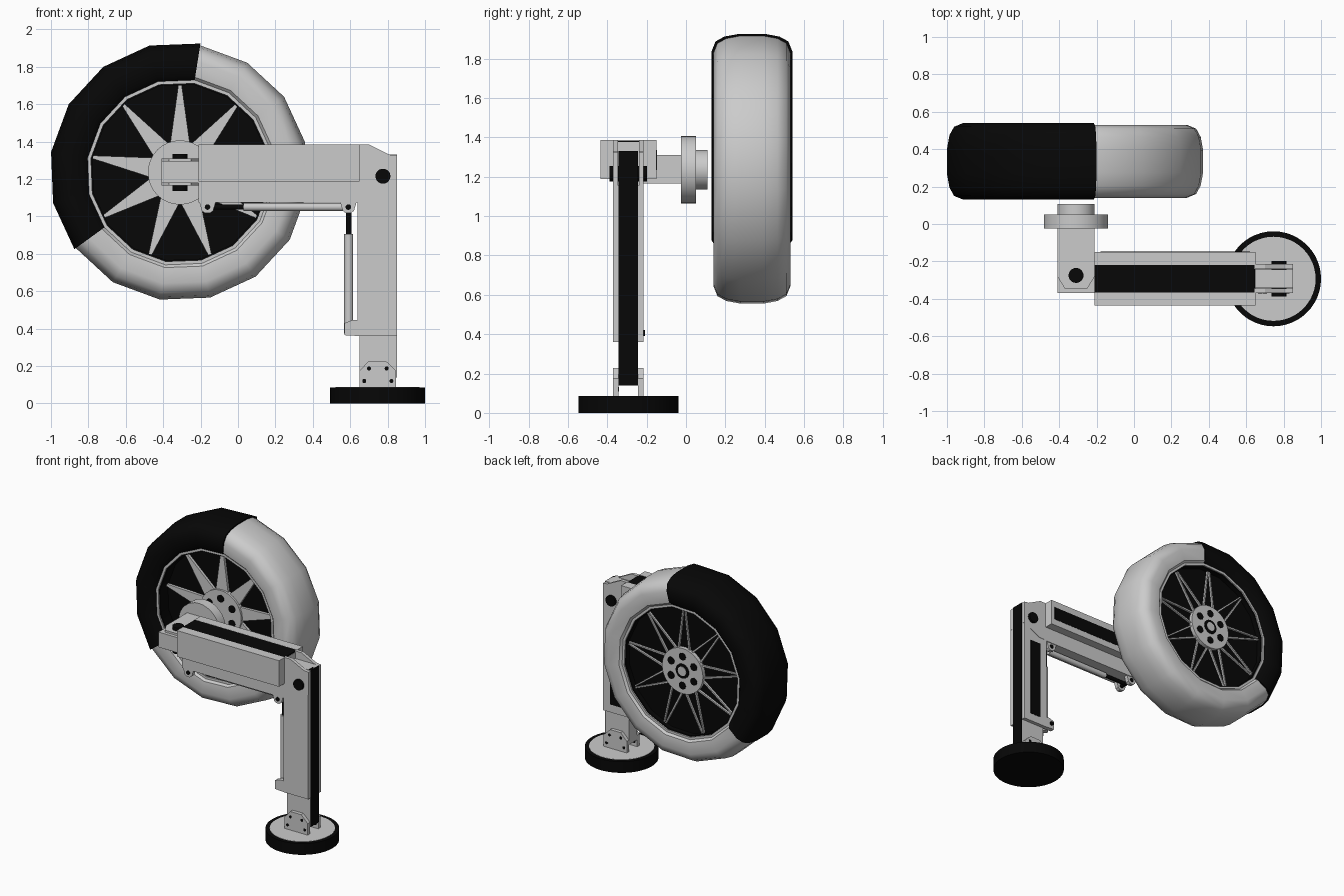
import bpy, bmesh
from math import sin, cos, pi, radians
from mathutils import Vector

if "Cube" in bpy.data.objects:
    bpy.data.objects.remove(bpy.data.objects["Cube"])

black = bpy.data.materials.new("black")
black.diffuse_color = (0.002, 0.002, 0.002, 1)
black.use_nodes = True
black.node_tree.nodes["Principled BSDF"].inputs["Base Color"].default_value = black.diffuse_color
CX, CZ = -0.31, 1.235      # wheel axis
LY = -0.293                # centre plane of the arm and leg


def finish(name, bm, mat=None, smooth=None):
    bmesh.ops.recalc_face_normals(bm, faces=bm.faces)
    me = bpy.data.meshes.new(name)
    bm.to_mesh(me)
    bm.free()
    ob = bpy.data.objects.new(name, me)
    bpy.context.collection.objects.link(ob)
    if mat:
        me.materials.append(mat)
    if smooth:
        bpy.ops.object.select_all(action='DESELECT')
        ob.select_set(True)
        bpy.context.view_layer.objects.active = ob
        bpy.ops.object.shade_smooth_by_angle(angle=radians(smooth))
    return ob


def box(name, x, y, z, mat=None):
    bm = bmesh.new()
    bmesh.ops.create_cube(bm, size=1)
    for v in bm.verts:
        v.co = [r[0] + (c + 0.5) * (r[1] - r[0]) for c, r in zip(v.co, (x, y, z))]
    return finish(name, bm, mat)


def rod(name, a, b, r, mat=None, seg=24):
    a, b = Vector(a), Vector(b)
    bm = bmesh.new()
    bmesh.ops.create_cone(bm, cap_ends=True, segments=seg, radius1=r, radius2=r, depth=(b - a).length)
    q = (b - a).to_track_quat('Z', 'Y')
    for v in bm.verts:
        v.co = q @ v.co + (a + b) / 2
    return finish(name, bm, mat, 35)


def prism(name, pts, move, mat=None):
    """Flat polygon pushed along a vector."""
    bm = bmesh.new()
    f = bm.faces.new([bm.verts.new(p) for p in pts])
    g = bmesh.ops.extrude_face_region(bm, geom=[f])
    bmesh.ops.translate(bm, vec=move, verts=[v for v in g['geom'] if isinstance(v, bmesh.types.BMVert)])
    return finish(name, bm, mat)


def plate(name, pts, y, mat=None):
    """Polygon in x-z pushed through a y range."""
    return prism(name, [(x, y[0], z) for x, z in pts], (0, y[1] - y[0], 0), mat)


def lathe(name, prof, seg, start=0, count=None, mat=None, smooth=40):
    """Closed (y, radius) profile turned round the wheel axis, whole or part way."""
    full = count is None
    n = seg if full else count + 1
    bm = bmesh.new()
    rings = []
    for i in range(n):
        a = radians(start) + 2 * pi * i / seg
        rings.append([bm.verts.new((CX + r * cos(a), y, CZ + r * sin(a))) for y, r in prof])
    m = len(prof)
    for i in range(n if full else n - 1):
        p, q = rings[i], rings[(i + 1) % n]
        for j in range(m):
            k = (j + 1) % m
            bm.faces.new((p[j], p[k], q[k], q[j]))
    if not full:
        bm.faces.new(rings[0])
        bm.faces.new(rings[-1])
    return finish(name, bm, mat, smooth)


# Tyre: grey sixteen-sided body with a black tread cover over six segments
WY = 0.335
half = [(0.165, 0.497), (0.185, 0.515), (0.195, 0.60), (0.175, 0.65), (0.13, 0.675), (0.06, 0.688)]
tyre = [(WY - d, r) for d, r in half] + [(WY + d, r) for d, r in reversed(half)]
lathe("tyre", tyre, 16, 13.5)
chalf = [(d + 0.01, r + 0.01) for d, r in half]
chalf[0] = (0.17, 0.5)
cover = [(WY - d, r) for d, r in chalf] + [(WY + d, r) for d, r in reversed(chalf)]
lathe("tread_cover", cover, 16, 81, 6, black)

# Rim, dark dish and hub
lathe("rim", [(0.165, 0.482), (0.165, 0.50), (0.505, 0.50), (0.505, 0.482)], 16, 13.5)
lathe("rim_lining", [(0.175, 0.474), (0.175, 0.488), (0.495, 0.488), (0.495, 0.474)], 16, 13.5, mat=black)
rod("wheel_dish", (CX, 0.27, CZ), (CX, 0.455, CZ), 0.475, black, 32)
rod("hub", (CX, 0.235, CZ), (CX, 0.485, CZ), 0.172, seg=32)
for s, y in (("front", (0.23, 0.24)), ("back", (0.48, 0.489))):
    for i in range(6):
        a = radians(30 + 60 * i)
        x, z = CX + 0.11 * cos(a), CZ + 0.11 * sin(a)
        rod(f"hub_hole_{s}_{i}", (x, y[0], z), (x, y[1], z), 0.028, black, 16)
rod("hub_centre_ring", (CX, 0.48, CZ), (CX, 0.489, CZ), 0.055, black)
rod("hub_centre_cap", (CX, 0.48, CZ), (CX, 0.492, CZ), 0.035)


# Nine tapering spokes in front, each outlined by two slim ribs at the back
def spoke(name, ang, inner, outer, y):
    a = radians(ang)
    pts = []
    for r, t in ((0.15, inner[0]), (0.15, inner[1]), (0.482, outer[1]), (0.482, outer[0])):
        pts.append((CX + r * cos(a) - t * sin(a), CZ + r * sin(a) + t * cos(a)))
    plate(name, pts, y)


for i in range(9):
    spoke(f"spoke_{i}", 90 + 40 * i, (-0.053, 0.053), (-0.007, 0.007), (0.25, 0.28))
    for s in (-1, 1):
        spoke(f"spoke_rib_{i}_{s}", 90 + 40 * i, (s * 0.04, s * 0.053), (s * 0.001, s * 0.01), (0.44, 0.47))

# Axle flange and steering block with its upright pin
rod("axle_flange", (CX, -0.025, CZ), (CX, 0.05, CZ), 0.172, seg=32)
rod("axle_boss", (CX, 0.05, CZ), (CX, 0.108, CZ), 0.1, seg=32)
box("axle_block", (-0.41, -0.21), (-0.23, -0.02), (1.165, 1.31))
prism("steering_knuckle", [(x, y, 1.165) for x, y in (
    (-0.41, -0.23), (-0.41, -0.28), (-0.37, -0.345), (-0.25, -0.345), (-0.21, -0.28), (-0.21, -0.23))], (0, 0, 0.145))
box("steering_yoke", (-0.41, -0.2), (-0.37, -0.215), (1.18, 1.295))
rod("steering_pin", (-0.31, -0.275, 1.135), (-0.31, -0.275, 1.335), 0.04, black)

# Upper arm: narrow core, wide side panels, dark strips
box("arm_core", (-0.21, 0.65), (-0.37, -0.215), (1.075, 1.375))
for s, y in (("front", (-0.435, -0.365)), ("back", (-0.22, -0.15))):
    box(f"arm_panel_{s}", (-0.21, 0.65), y, (1.187, 1.385))
box("arm_top_strip", (-0.21, 0.648), (-0.366, -0.219), (1.36, 1.384), black)
box("arm_back_strip", (-0.18, 0.62), (-0.16, -0.148), (1.235, 1.335), black)

# Knee joint
knee = [(0.645, 1.385), (0.70, 1.385), (0.81, 1.33), (0.85, 1.325), (0.85, 1.155), (0.71, 1.08), (0.645, 1.08)]
for s, y in (("front", (-0.37, -0.345)), ("back", (-0.24, -0.215))):
    plate(f"knee_cheek_{s}", knee, y)
rod("knee_pin", (0.775, -0.388, 1.215), (0.775, -0.197, 1.215), 0.04, black)

# Lower leg: outer sleeve, inner leg, dark strips
box("leg_sleeve", (0.64, 0.849), (-0.37, -0.217), (0.36, 1.155))
box("inner_leg", (0.65, 0.849), (-0.343, -0.244), (0.14, 1.33))
box("leg_outer_strip", (0.83, 0.851), (-0.342, -0.245), (0.14, 1.33), black)
box("leg_back_strip", (0.70, 0.79), (-0.23, -0.215), (0.42, 1.03), black)

# Foot pad and ankle bracket with bolts
rod("foot_pad", (0.746, LY, 0), (0.746, LY, 0.085), 0.254, black, 48)
rod("foot_top", (0.746, LY, 0.05), (0.746, LY, 0.087), 0.225, None, 48)
ankle = [(0.65, 0.085), (0.65, 0.175), (0.70, 0.228), (0.79, 0.228), (0.845, 0.175), (0.845, 0.085)]
for s, y in (("front", (-0.37, -0.343)), ("back", (-0.243, -0.217))):
    plate(f"ankle_plate_{s}", ankle, y)
    for i, (x, z) in enumerate(((0.675, 0.12), (0.70, 0.187), (0.795, 0.187), (0.82, 0.12))):
        rod(f"ankle_bolt_{s}_{i}", (x, y[0] - 0.002, z), (x, y[1] + 0.002, z), 0.011, black, 12)

# Lower lug for the upright ram
lug = [(0.57, 0.365), (0.57, 0.43), (0.61, 0.445), (0.66, 0.445), (0.66, 0.36)]
for s, y in (("front", (-0.37, -0.335)), ("back", (-0.252, -0.217))):
    plate(f"ram_lug_{s}", lug, y)
rod("ram_lug_pin", (0.595, -0.36, 0.405), (0.595, -0.207, 0.405), 0.015, black, 16)

# Two hydraulic rams with pivot lugs under the arm
rod("upright_ram", (0.592, LY, 0.375), (0.592, LY, 0.905), 0.024)
rod("upright_ram_rod", (0.592, LY, 0.90), (0.592, LY, 1.05), 0.014, black)
rod("level_ram", (0.03, LY, 1.05), (0.56, LY, 1.05), 0.021)
rod("level_ram_rod", (-0.16, LY, 1.05), (0.04, LY, 1.05), 0.014, black)
for n, x in (("outer", 0.59), ("inner", -0.163)):
    for s, y in (("front", (-0.365, -0.335)), ("back", (-0.25, -0.22))):
        plate(f"pivot_{n}_{s}", [(x - 0.045, 1.08), (x - 0.03, 1.03), (x - 0.012, 1.017), (x + 0.012, 1.017),
                                 (x + 0.03, 1.03), (x + 0.045, 1.08)], y)
    rod(f"pivot_{n}_pin", (x, -0.37, 1.05), (x, -0.215, 1.05), 0.015, black, 16)
